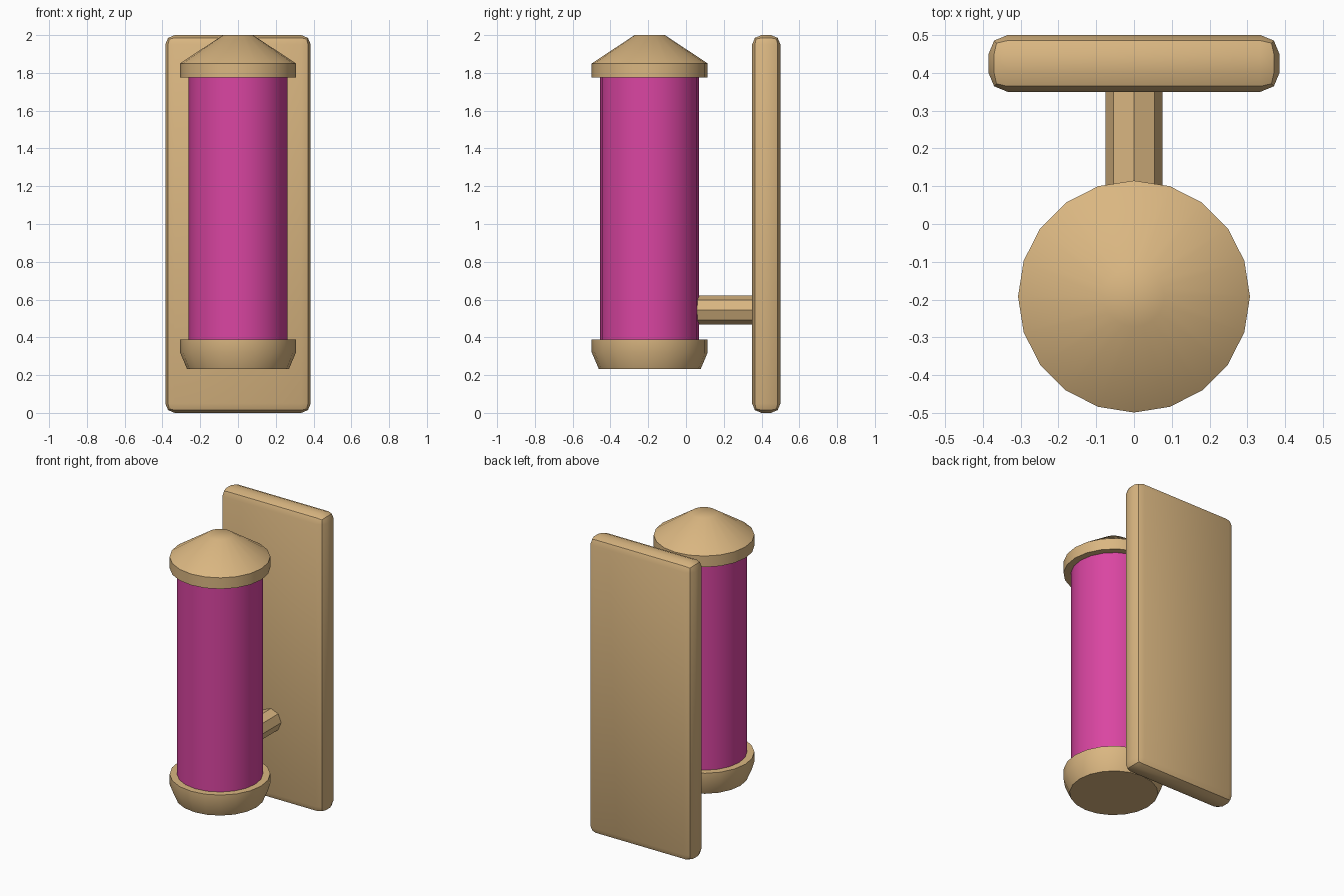
import bpy, math

if "Cube" in bpy.data.objects:
    bpy.data.objects.remove(bpy.data.objects["Cube"], do_unlink=True)


def material(name, color):
    m = bpy.data.materials.new(name)
    m.use_nodes = True
    m.diffuse_color = (*color, 1)
    m.node_tree.nodes["Principled BSDF"].inputs["Base Color"].default_value = (*color, 1)
    return m


brass = material("brass tan", (0.70, 0.47, 0.22))
glow = material("magenta glass", (0.70, 0.06, 0.36))
LAMP_Y = -0.192


def finish(obj, name, mat):
    obj.name = name
    obj.data.materials.append(mat)
    bpy.ops.object.select_all(action='DESELECT')
    obj.select_set(True)
    bpy.context.view_layer.objects.active = obj
    bpy.ops.object.shade_smooth_by_angle(angle=math.radians(40))
    return obj


def lathe(name, profile, mat, sides=20):
    """Closed solid of revolution from (radius, height) pairs, bottom to top."""
    verts, faces = [], []
    for r, z in profile:
        for i in range(sides):
            a = math.tau * i / sides
            verts.append((r * math.cos(a), r * math.sin(a), z))
    for k in range(len(profile) - 1):
        for i in range(sides):
            j = (i + 1) % sides
            lo, hi = k * sides, (k + 1) * sides
            faces.append((lo + i, lo + j, hi + j, hi + i))
    faces.append(tuple(reversed(range(sides))))
    faces.append(tuple(range(len(verts) - sides, len(verts))))
    mesh = bpy.data.meshes.new(name)
    mesh.from_pydata(verts, [], faces)
    obj = bpy.data.objects.new(name, mesh)
    obj.location.y = LAMP_Y
    bpy.context.collection.objects.link(obj)
    return finish(obj, name, mat)


# Lamp: bottom cup, glass tube, conical lid
lathe("bottom_cap", [(0.27, 0.233), (0.307, 0.32), (0.307, 0.388)], brass)
lathe("glass_tube", [(0.262, 0.37), (0.262, 1.79)], glow)
lathe("top_cap", [(0.307, 1.775), (0.307, 1.85), (0.08, 2.0)], brass)

# Octagonal arm between lamp and wall plate
bpy.ops.mesh.primitive_cylinder_add(vertices=8, radius=0.076, depth=0.34,
                                    location=(0, 0.2, 0.545),
                                    rotation=(math.pi / 2, 0, 0))
finish(bpy.context.object, "support_arm", brass)

# Wall plate with rounded edges
bpy.ops.mesh.primitive_cube_add(size=1, location=(0, 0.425, 1))
plate = bpy.context.object
plate.scale = (0.77, 0.15, 2)
bpy.ops.object.transform_apply(location=False, rotation=False, scale=True)
bevel = plate.modifiers.new("rounded_edges", 'BEVEL')
bevel.width = 0.05
bevel.segments = 2
bpy.ops.object.modifier_apply(modifier=bevel.name)
finish(plate, "wall_plate", brass)
